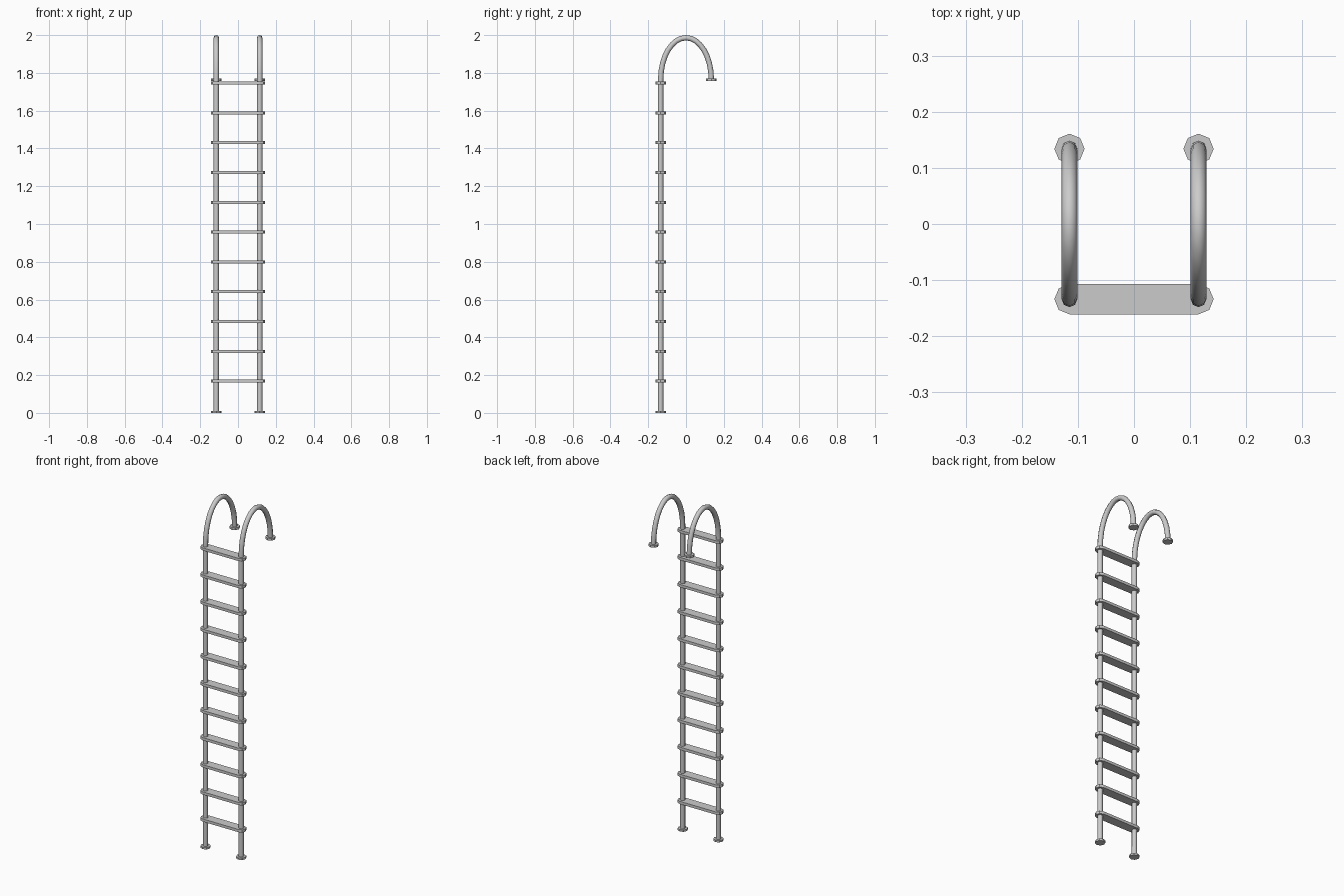
import bpy, bmesh, math

if "Cube" in bpy.data.objects:
    bpy.data.objects.remove(bpy.data.objects["Cube"])

RAIL_X, RAIL_Y = 0.115, 0.134
TUBE_R, PLATE_R = 0.0142, 0.027
ARCH_Z, ARCH_H = 1.765, 0.221


def prism(name, outline, z0, z1):
    """Extrude a flat xy outline from z0 to z1."""
    bm = bmesh.new()
    face = bm.faces.new([bm.verts.new((x, y, z0)) for x, y in outline])
    top = bmesh.ops.extrude_face_region(bm, geom=[face])["geom"]
    for v in top:
        if isinstance(v, bmesh.types.BMVert):
            v.co.z = z1
    bmesh.ops.recalc_face_normals(bm, faces=bm.faces)
    mesh = bpy.data.meshes.new(name)
    bm.to_mesh(mesh)
    bm.free()
    obj = bpy.data.objects.new(name, mesh)
    bpy.context.collection.objects.link(obj)
    return obj


def arc(cx, cy, start, end, steps):
    angles = [math.radians(start + (end - start) * i / steps) for i in range(steps + 1)]
    return [(cx + PLATE_R * math.cos(a), cy + PLATE_R * math.sin(a)) for a in angles]


def rail(name, x):
    """Straight upright that curls over into a half-ellipse handle."""
    path = [(x, -RAIL_Y, 0.005)]
    for i in range(17):
        a = math.pi * i / 16
        path.append((x, -RAIL_Y * math.cos(a), ARCH_Z + ARCH_H * math.sin(a)))
    curve = bpy.data.curves.new(name, "CURVE")
    curve.dimensions = "3D"
    curve.bevel_depth = TUBE_R
    curve.bevel_resolution = 2
    curve.use_fill_caps = True
    spline = curve.splines.new("POLY")
    spline.points.add(len(path) - 1)
    for p, co in zip(spline.points, path):
        p.co = (*co, 1)
    obj = bpy.data.objects.new(name, curve)
    bpy.context.collection.objects.link(obj)
    # Turn the tube into a smooth mesh
    bpy.ops.object.select_all(action="DESELECT")
    obj.select_set(True)
    bpy.context.view_layer.objects.active = obj
    bpy.ops.object.convert(target="MESH")
    bpy.ops.object.shade_smooth_by_angle(angle=math.radians(60))


# Rails with octagonal end plates
for side, x in (("left", -RAIL_X), ("right", RAIL_X)):
    rail(f"{side}_rail", x)
    prism(f"{side}_foot_plate", arc(x, -RAIL_Y, 0, 315, 7), 0.0, 0.011)
    prism(f"{side}_handle_plate", arc(x, RAIL_Y, 0, 315, 7), 1.756, 1.769)

# Flat rungs with half-octagon ends wrapping the rails
rung_outline = (arc(RAIL_X, -RAIL_Y, -90, 90, 4) + arc(-RAIL_X, -RAIL_Y, 90, 270, 4))
for i in range(11):
    z = 0.168 + i * 0.1578
    prism(f"rung_{i + 1}", rung_outline, z - 0.008, z + 0.008)
